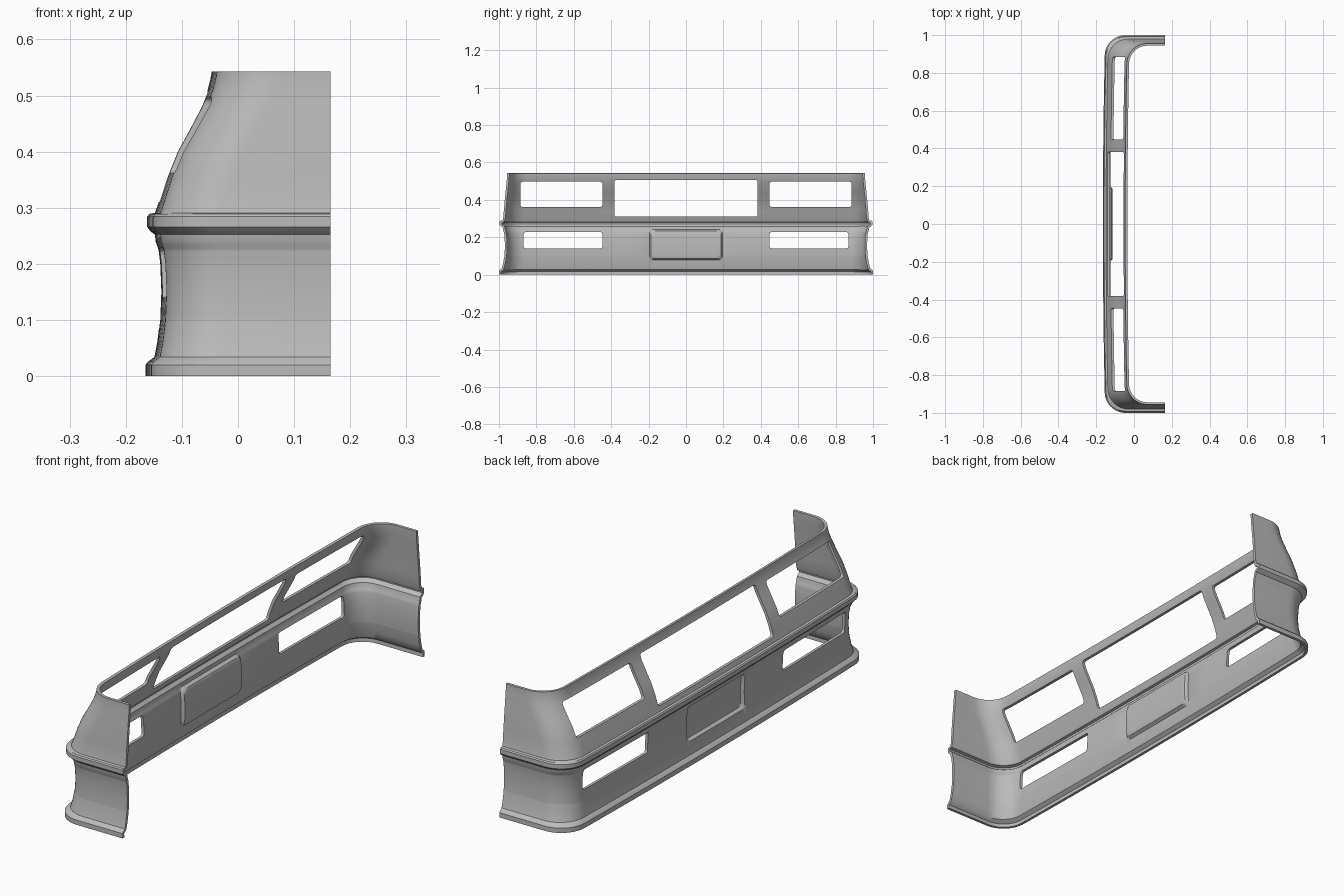
import bpy, bmesh, math

if "Cube" in bpy.data.objects:
    bpy.data.objects.remove(bpy.data.objects["Cube"], do_unlink=True)

grey = bpy.data.materials.new("bumper_grey")
grey.use_nodes = True
colour = (0.5, 0.5, 0.5, 1)
grey.diffuse_color = colour
grey.node_tree.nodes["Principled BSDF"].inputs["Base Color"].default_value = colour

BACK = 0.165
CORNER = 0.11
WALL = 0.012

# Upright section: height, x of the long face, y of the side wing
PROFILE = [
    (0, -.165, 1), (.02, -.165, 1), (.026, -.16, .995), (.034, -.149, .985),
    (.06, -.144, .978), (.10, -.139, .971), (.15, -.137, .968), (.20, -.139, .97),
    (.225, -.142, .973), (.24, -.147, .978), (.252, -.148, .98), (.258, -.156, .988),
    (.266, -.162, .996), (.284, -.162, .996), (.289, -.158, .992), (.291, -.148, .98),
    (.305, -.143, .977), (.355, -.127, .973), (.40, -.109, .969), (.44, -.087, .965),
    (.48, -.066, .961), (.51, -.054, .958), (.535, -.048, .956), (.543, -.047, .956),
]

# Recessed panel in the middle of the long face
PANEL_Y, PANEL_LOW, PANEL_HIGH, PANEL_DEPTH = 0.19, 0.085, 0.235, 0.012


def section_at(z):
    for (z0, x0, y0), (z1, x1, y1) in zip(PROFILE, PROFILE[1:]):
        if z <= z1:
            t = (z - z0) / (z1 - z0)
            return x0 + t * (x1 - x0), y0 + t * (y1 - y0)


def recess(y, z):
    """Depth of the panel recess, with rounded corners and a sloped rim."""
    r = 0.02
    mid, half = (PANEL_LOW + PANEL_HIGH) / 2, (PANEL_HIGH - PANEL_LOW) / 2
    a, b = abs(y) - PANEL_Y + r, abs(z - mid) - half + r
    dist = math.hypot(max(a, 0), max(b, 0)) + min(max(a, b), 0) - r
    return PANEL_DEPTH * min(max(-dist / 0.008, 0), 1)


def half_path(z):
    """Outer line of one half at height z, from the centre to the wing end."""
    x, y = section_at(z)
    straight = y - CORNER
    near = [0, .05, .10, .15, .165, .17, .176, .182, .19, .20, .30, .38, .50, .62, .74]
    points = []
    for v in near + [straight]:
        points.append((x + 0.01 * (v / 0.9) ** 2 + recess(v, z), v, z))
    start = points[-1][0]
    for i in range(1, 13):
        a = math.pi / 2 * i / 12
        points.append((start + CORNER * (1 - math.cos(a)),
                       straight + CORNER * math.sin(a), z))
    points += [(0.11, y, z), (BACK, y, z)]
    return points


# Bumper shell: stacked horizontal lines skinned into a sheet
levels = {p[0] for p in PROFILE}
for edge, way in ((PANEL_LOW, 1), (PANEL_HIGH, -1)):
    levels |= {edge + way * d for d in (0, .008, .014, .02, .028)}
bm = bmesh.new()
rows = []
for z in sorted(levels):
    half = half_path(z)
    line = [(x, -y, z) for x, y, z in reversed(half[1:])] + half
    rows.append([bm.verts.new(p) for p in line])
for low, high in zip(rows, rows[1:]):
    for i in range(len(low) - 1):
        bm.faces.new((low[i], high[i], high[i + 1], low[i + 1]))
mesh = bpy.data.meshes.new("bumper_shell")
bm.to_mesh(mesh)
bm.free()
mesh.materials.append(grey)
bumper = bpy.data.objects.new("bumper_shell", mesh)
bpy.context.collection.objects.link(bumper)

thick = bumper.modifiers.new("wall", 'SOLIDIFY')
thick.thickness = WALL
thick.offset = -1


def window_cutter(name, y0, y1, z0, z1, r=0.012):
    """Prism along x with rounded corners."""
    b = bmesh.new()
    ring = []
    corners = ((y1 - r, z1 - r), (y0 + r, z1 - r), (y0 + r, z0 + r), (y1 - r, z0 + r))
    for k, (cy, cz) in enumerate(corners):
        for i in range(5):
            a = math.pi / 2 * (k + i / 4)
            ring.append(b.verts.new((-0.3, cy + r * math.cos(a), cz + r * math.sin(a))))
    face = b.faces.new(ring)
    side = bmesh.ops.extrude_face_region(b, geom=[face], use_keep_orig=True)["geom"]
    bmesh.ops.translate(b, vec=(0.33, 0, 0),
                        verts=[v for v in side if isinstance(v, bmesh.types.BMVert)])
    bmesh.ops.recalc_face_normals(b, faces=b.faces)
    m = bpy.data.meshes.new(name)
    b.to_mesh(m)
    b.free()
    m.materials.append(grey)
    ob = bpy.data.objects.new(name, m)
    bpy.context.collection.objects.link(ob)
    ob.hide_render = True
    return ob


# Grille opening, lamp openings and lower vents
cutters = [window_cutter("grille_cutter", -.382, .382, .31, .507)]
for s in (-1, 1):
    for name, z0, z1, end in (("lamp_cutter", .362, .497, .885), ("vent_cutter", .14, .228, .868)):
        y0, y1 = sorted((s * .447, s * end))
        cutters.append(window_cutter(name, y0, y1, z0, z1))
for cutter in cutters:
    cut = bumper.modifiers.new(cutter.name, 'BOOLEAN')
    cut.operation = 'DIFFERENCE'
    cut.solver = 'EXACT'
    cut.object = cutter

bpy.ops.object.select_all(action='DESELECT')
bumper.select_set(True)
bpy.context.view_layer.objects.active = bumper
for m in list(bumper.modifiers):
    bpy.ops.object.modifier_apply(modifier=m.name)
for cutter in cutters:
    bpy.data.objects.remove(cutter, do_unlink=True)
bpy.ops.object.shade_smooth_by_angle(angle=math.radians(35))
